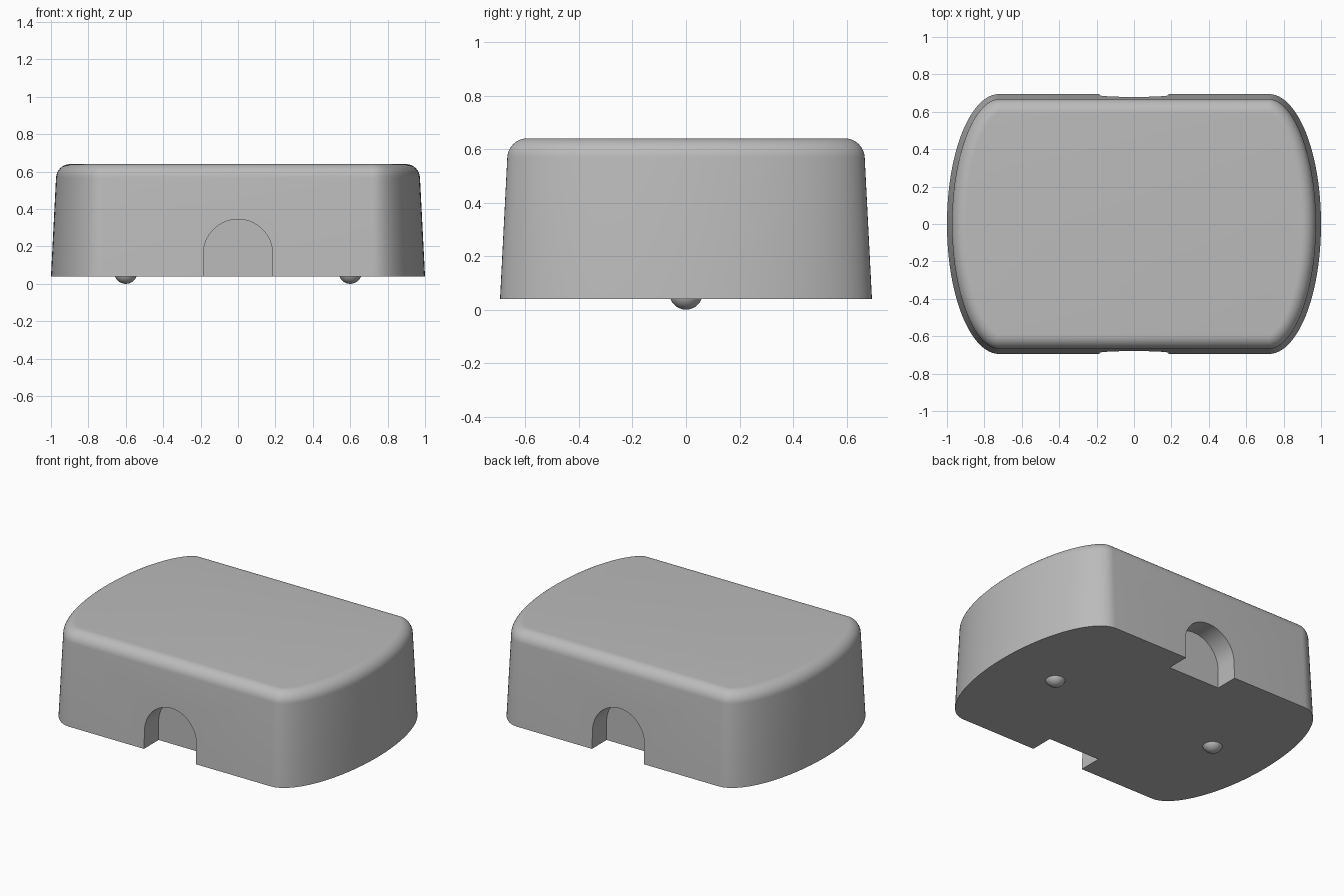
import bpy, bmesh
from math import sin, cos, pi, hypot, radians
from mathutils import Matrix

cube = bpy.data.objects.get("Cube")
if cube:
    bpy.data.objects.remove(cube, do_unlink=True)

grey = bpy.data.materials.new("light_grey")
grey.use_nodes = True
colour = (0.5, 0.5, 0.5, 1)
grey.diffuse_color = colour
grey.node_tree.nodes["Principled BSDF"].inputs["Base Color"].default_value = colour


def make(name, bm):
    bmesh.ops.recalc_face_normals(bm, faces=bm.faces)
    mesh = bpy.data.meshes.new(name)
    bm.to_mesh(mesh)
    bm.free()
    mesh.materials.append(grey)
    obj = bpy.data.objects.new(name, mesh)
    bpy.context.collection.objects.link(obj)
    return obj


def activate(obj):
    bpy.ops.object.select_all(action='DESELECT')
    obj.select_set(True)
    bpy.context.view_layer.objects.active = obj


def outline(inset, steps=48):
    """Straight sides closed by half ellipses, moved inward along the normal."""
    a, b, straight = 0.28, 0.695, 0.72
    points = []
    for side in (1, -1):
        for i in range(steps + 1):
            t = -pi / 2 + pi * i / steps
            nx, ny = cos(t) / a, sin(t) / b
            n = hypot(nx, ny)
            x = straight + a * cos(t) - inset * nx / n
            y = b * sin(t) - inset * ny / n
            points.append((side * x, side * y))
    return points


# Body: drafted wall with a rounded top edge
radius, base, top = 0.075, 0.04, 0.64
profile = [(0, base)]
for i in range(11):
    t = radians(3 + 87 * i / 10)
    profile.append((0.027 + radius * (1 - cos(t)), top - radius + radius * sin(t)))

bm = bmesh.new()
rings = [[bm.verts.new((x, y, z)) for x, y in outline(inset)] for inset, z in profile]
for low, high in zip(rings, rings[1:]):
    for i in range(len(low)):
        j = (i + 1) % len(low)
        bm.faces.new((low[i], low[j], high[j], high[i]))
bm.faces.new(rings[0][::-1])
bm.faces.new(rings[-1])
body = make("body", bm)

# Arched notches in the front and back walls
half, spring, inner = 0.185, 0.16, 0.545
arch = [(half, -0.1)]
arch += [(half * cos(pi * i / 32), spring + half * sin(pi * i / 32)) for i in range(33)]
arch += [(-half, -0.1)]
for name, side in (("front_notch_cutter", -1), ("back_notch_cutter", 1)):
    bm = bmesh.new()
    near, far = [[bm.verts.new((x, side * y, z)) for x, z in arch] for y in (inner, 0.9)]
    for i in range(len(arch)):
        j = (i + 1) % len(arch)
        bm.faces.new((near[i], near[j], far[j], far[i]))
    bm.faces.new(near)
    bm.faces.new(far)
    cutter = make(name, bm)
    cutter.hide_render = True
    activate(body)
    cut = body.modifiers.new("notch", 'BOOLEAN')
    cut.operation = 'DIFFERENCE'
    cut.solver = 'EXACT'
    cut.object = cutter
    bpy.ops.object.modifier_apply(modifier=cut.name)
    bpy.data.objects.remove(cutter, do_unlink=True)

activate(body)
bpy.ops.object.shade_smooth_by_angle(angle=radians(30))

# Feet: small balls half sunk into the underside
for name, x in (("left_foot", 0.6), ("right_foot", -0.6)):
    bm = bmesh.new()
    bmesh.ops.create_uvsphere(bm, u_segments=32, v_segments=16, radius=0.062,
                              matrix=Matrix.Translation((x, 0, 0.062)))
    foot = make(name, bm)
    activate(foot)
    bpy.ops.object.shade_smooth_by_angle(angle=radians(30))
